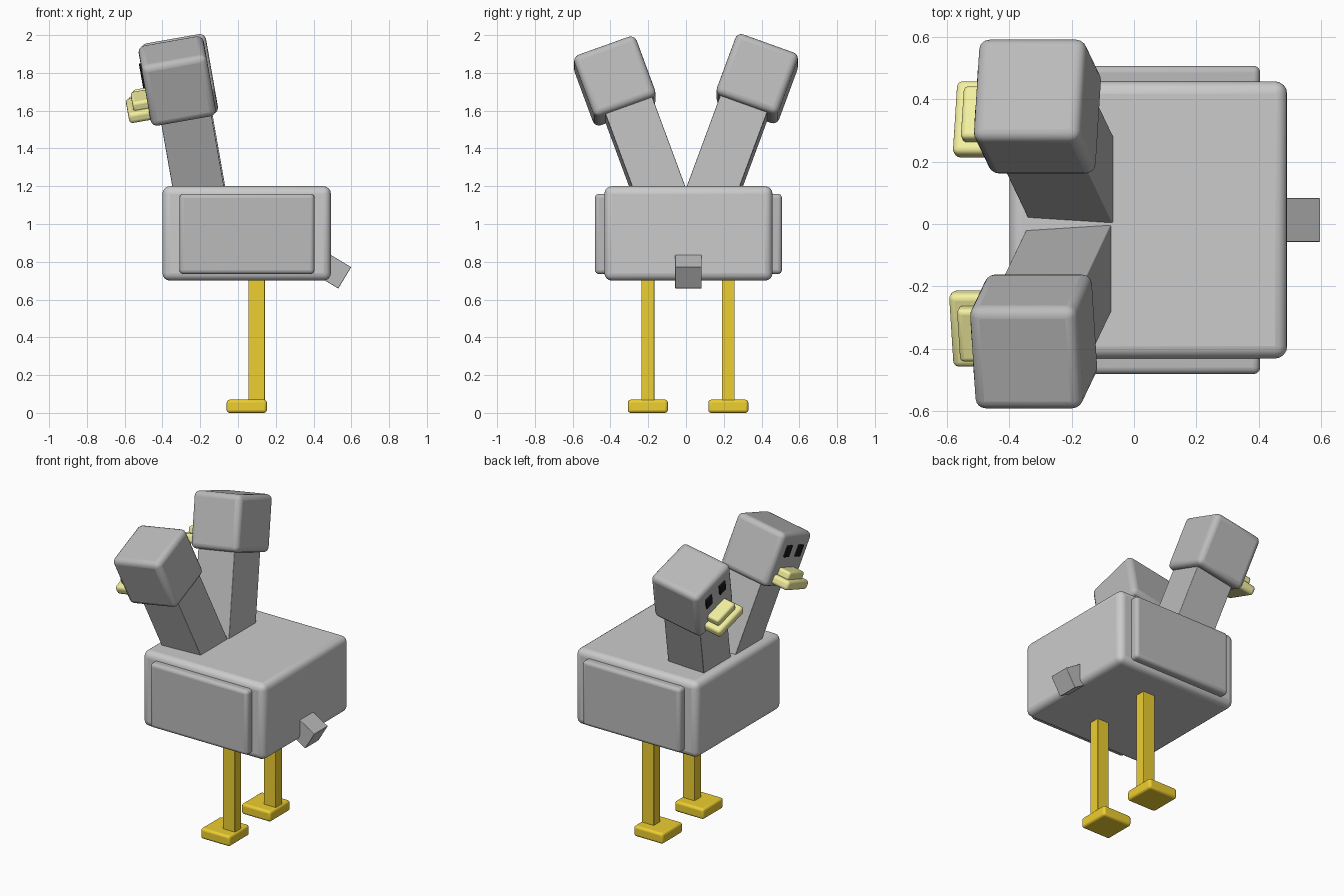
import bpy, bmesh
from math import radians
from mathutils import Matrix, Vector

if "Cube" in bpy.data.objects:
    bpy.data.objects.remove(bpy.data.objects["Cube"])


def colour(name, rgb):
    m = bpy.data.materials.new(name)
    m.diffuse_color = (*rgb, 1)
    m.use_nodes = True
    m.node_tree.nodes["Principled BSDF"].inputs["Base Color"].default_value = m.diffuse_color
    return m


LIGHT = colour("light_grey", (0.69, 0.69, 0.69))
DARK = colour("dark_grey", (0.5, 0.5, 0.5))
ORANGE = colour("orange", (0.85, 0.62, 0.03))
YELLOW = colour("yellow", (0.9, 0.87, 0.35))
BLACK = colour("black", (0.01, 0.01, 0.01))


def box(name, lo, hi, mat, bevel=0.0, frame=Matrix()):
    """Box between two corners of a local frame, with rounded edges."""
    lo, hi = Vector(lo), Vector(hi)
    bm = bmesh.new()
    bmesh.ops.create_cube(bm, size=1, matrix=Matrix.Diagonal((*(hi - lo), 1)))
    mesh = bpy.data.meshes.new(name)
    bm.to_mesh(mesh)
    bm.free()
    mesh.materials.append(mat)
    ob = bpy.data.objects.new(name, mesh)
    bpy.context.collection.objects.link(ob)
    ob.matrix_world = frame @ Matrix.Translation((lo + hi) / 2)
    if bevel:
        mod = ob.modifiers.new("rounding", "BEVEL")
        mod.width = bevel
        mod.segments = 4
        bpy.context.view_layer.objects.active = ob
        ob.select_set(True)
        bpy.ops.object.shade_smooth_by_angle(angle=radians(35))
        ob.select_set(False)
    return ob


# Body
MID = 0.013
box("body", (-0.4, MID - 0.445, 0.7), (0.492, MID + 0.445, 1.2), LIGHT, 0.04)

# Tail, angled down from the rear lower edge
tail = Matrix.Translation((0.565, MID, 0.715)) @ Matrix.Rotation(radians(31), 4, "Y")
box("tail", (-0.14, -0.07, -0.066), (0, 0.07, 0.066), DARK, 0.003, tail)

for side, s in (("near", -1), ("far", 1)):
    # Wing
    y = sorted((MID + s * 0.40, MID + s * 0.495))
    box(side + "_wing", (-0.31, y[0], 0.735), (0.405, y[1], 1.16), DARK, 0.022)

    # Leg and foot
    y = MID - 0.002 + s * 0.213
    box(side + "_leg", (0.055, y - 0.034, 0.05), (0.142, y + 0.034, 0.75), ORANGE, 0.003)
    box(side + "_foot", (-0.06, y - 0.106, 0.0), (0.153, y + 0.106, 0.07), ORANGE, 0.016)

    # Neck, leaning forward and outward
    lean = Matrix.Rotation(radians(-10), 4, "Y") @ Matrix.Rotation(radians(-20 * s), 4, "X")
    dx, dz = (0.012, 0.012) if s > 0 else (0, 0)
    neck = Matrix.Translation((-0.211 + dx / 2, s * 0.153, 1.2)) @ lean
    box(side + "_neck", (-0.135, -0.132, -0.12), (0.135, 0.132, 0.55), DARK, 0.004, neck)

    # Head
    head = Matrix.Translation((-0.322 + dx, s * 0.377, 1.757 + dz)) @ lean
    h = 0.175
    box(side + "_head", (-h, -h, -h), (h, h, h), DARK, 0.034, head)

    # Beak: wide plate with a smaller ridge on top
    box(side + "_beak", (-0.287, -0.125, -0.15), (-0.12, 0.125, -0.09), YELLOW, 0.02, head)
    box(side + "_beak_ridge", (-0.255, -0.09, -0.1), (-0.12, 0.09, -0.045), YELLOW, 0.016, head)

    # Eyes
    for tag, e in (("left", -0.068), ("right", 0.068)):
        box(f"{side}_{tag}_eye", (-0.184, e - 0.03, 0.025), (-0.15, e + 0.03, 0.1),
            BLACK, 0.004, head)
